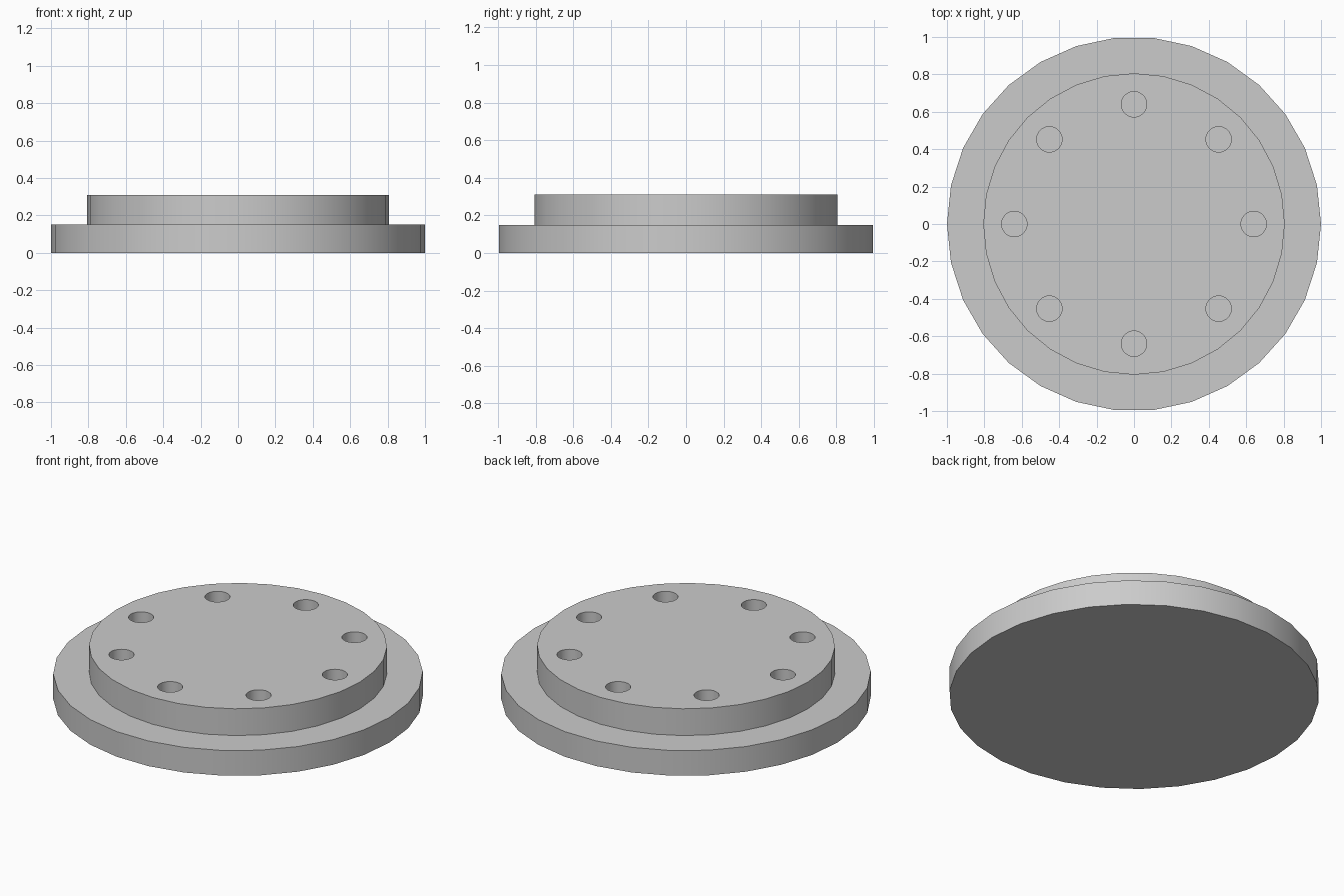
import bpy
import bmesh
from math import radians
from mathutils import Matrix, Vector

cube = bpy.data.objects.get("Cube")
if cube:
    bpy.data.objects.remove(cube, do_unlink=True)

# Single plain grey finish
grey = bpy.data.materials.new("plain_grey")
grey.use_nodes = True
colour = (0.6, 0.6, 0.6, 1)
grey.diffuse_color = colour
grey.node_tree.nodes["Principled BSDF"].inputs["Base Color"].default_value = colour


def cylinders(name, sides, radius, bottom, top, centres, turn=0.0):
    """One object made of equal upright cylinders at the given centres."""
    bm = bmesh.new()
    for c in centres:
        place = Matrix.Translation((c.x, c.y, (bottom + top) / 2))
        bmesh.ops.create_cone(bm, cap_ends=True, segments=sides,
                              radius1=radius, radius2=radius,
                              depth=top - bottom,
                              matrix=place @ Matrix.Rotation(turn, 4, "Z"))
    mesh = bpy.data.meshes.new(name)
    bm.to_mesh(mesh)
    bm.free()
    mesh.materials.append(grey)
    obj = bpy.data.objects.new(name, mesh)
    bpy.context.collection.objects.link(obj)
    return obj


def activate(obj):
    bpy.ops.object.select_all(action="DESELECT")
    obj.select_set(True)
    bpy.context.view_layer.objects.active = obj


middle = [Vector((0, 0, 0))]

# Wide lower flange, with a corner on the x axis
base = cylinders("base_flange", 30, 1.0, 0, 0.15, middle, radians(90))

# Raised round plate
plate = cylinders("raised_plate", 32, 0.806, 0.15, 0.31, middle)

# Ring of eight bolt holes cut through the raised plate
ring = [Matrix.Rotation(radians(45 * i), 4, "Z") @ Vector((0.64, 0, 0))
        for i in range(8)]
cutter = cylinders("bolt_hole_cutter", 32, 0.068, 0.1, 0.4, ring)
cutter.hide_render = True
activate(plate)
holes = plate.modifiers.new("bolt_holes", "BOOLEAN")
holes.operation = "DIFFERENCE"
holes.solver = "EXACT"
holes.object = cutter
bpy.ops.object.modifier_apply(modifier=holes.name)
bpy.data.objects.remove(cutter, do_unlink=True)

# Smooth round walls, sharp rims
for part in (base, plate):
    activate(part)
    bpy.ops.object.shade_smooth_by_angle(angle=radians(30))
